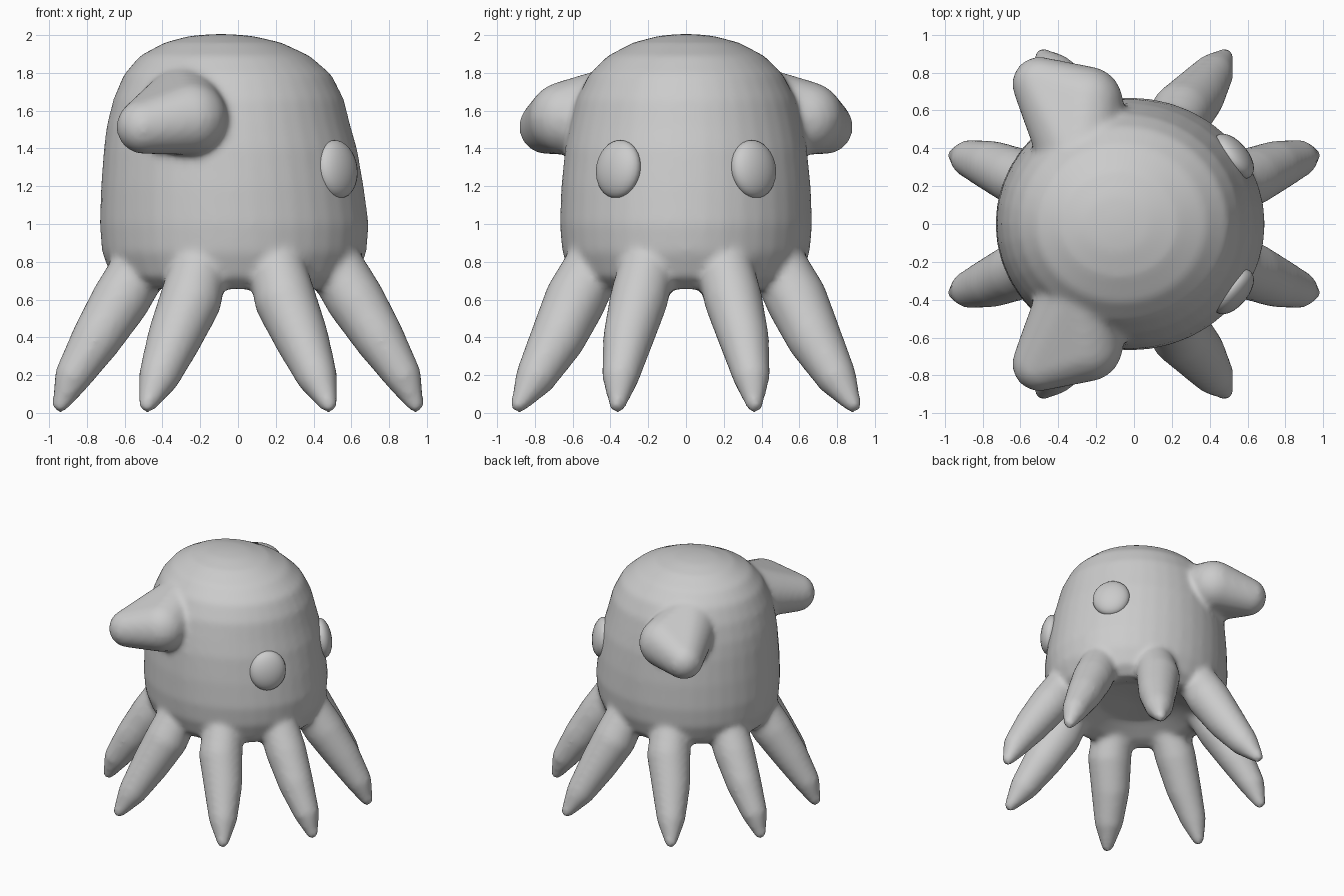
import bpy, bmesh, math
from mathutils import Matrix, Vector

if "Cube" in bpy.data.objects:
    bpy.data.objects.remove(bpy.data.objects["Cube"])

grey = bpy.data.materials.new("soft_grey")
grey.diffuse_color = (0.6, 0.6, 0.6, 1)
grey.use_nodes = True
grey.node_tree.nodes["Principled BSDF"].inputs["Base Color"].default_value = grey.diffuse_color


def add_hull(target, balls):
    """Append the convex skin around a chain of balls (x, y, z, radius)."""
    bm = bmesh.new()
    for x, y, z, r in balls:
        bmesh.ops.create_uvsphere(bm, u_segments=20, v_segments=12, radius=r,
                                  matrix=Matrix.Translation((x, y, z)))
    res = bmesh.ops.convex_hull(bm, input=bm.verts)
    junk = {g for g in res["geom_interior"] + res["geom_unused"]
            if isinstance(g, bmesh.types.BMVert)}
    bmesh.ops.delete(bm, geom=list(junk), context='VERTS')
    bmesh.ops.recalc_face_normals(bm, faces=bm.faces)
    tmp = bpy.data.meshes.new("tmp")
    bm.to_mesh(tmp)
    bm.free()
    target.from_mesh(tmp)
    bpy.data.meshes.remove(tmp)


def add_lathe(target, profile, n=40):
    """Stack of oval rings (x centre, x radius, y radius, z), closed by end caps."""
    rings = [[target.verts.new((cx + rx * math.cos(2 * math.pi * i / n),
                                ry * math.sin(2 * math.pi * i / n), z))
              for i in range(n)] for cx, rx, ry, z in profile]
    for a, b in zip(rings, rings[1:]):
        for i in range(n):
            j = (i + 1) % n
            target.faces.new((a[i], a[j], b[j], b[i]))
    target.faces.new(rings[0][::-1])
    target.faces.new(rings[-1])


def finish(bm, name):
    me = bpy.data.meshes.new(name)
    bm.to_mesh(me)
    bm.free()
    me.materials.append(grey)
    me.polygons.foreach_set("use_smooth", [True] * len(me.polygons))
    ob = bpy.data.objects.new(name, me)
    bpy.context.collection.objects.link(ob)
    return ob


skin = bmesh.new()

# Domed body with a shallow hollow underneath
add_lathe(skin, [
    (-.02, .05, .05, .76), (-.02, .30, .28, .74), (-.02, .46, .43, .67),
    (-.02, .56, .53, .65), (-.02, .65, .61, .72), (-.02, .70, .655, .85),
    (-.02, .712, .668, 1.0), (-.03, .695, .66, 1.2), (-.04, .67, .64, 1.4),
    (-.05, .645, .615, 1.52), (-.05, .61, .58, 1.66), (-.055, .55, .515, 1.79),
    (-.07, .45, .415, 1.89), (-.08, .31, .28, 1.96), (-.09, .17, .15, 1.995),
    (-.09, .05, .05, 2.005)])

# Eight tapered tentacles, mirrored on both axes
side_leg = [(.50, .20, .80, .15), (.62, .25, .60, .155), (.745, .305, .40, .135),
            (.87, .345, .20, .10), (.94, .362, .043, .045)]
end_leg = [(.20, .48, .80, .15), (.25, .585, .60, .165), (.335, .675, .40, .145),
           (.415, .79, .20, .11), (.48, .885, .043, .045)]
for sx in (-1, 1):
    for sy in (-1, 1):
        for leg in (side_leg, end_leg):
            add_hull(skin, [(sx * x, sy * y, z, r) for x, y, z, r in leg])

# Two swept-back horns, one on each side
horn = [(-.28, .35, 1.62, .22), (-.25, .64, 1.56, .195), (-.50, .74, 1.515, .145)]
for sy in (-1, 1):
    add_hull(skin, [(x, sy * y, z, r) for x, y, z, r in horn])

# Fuse the parts into one soft skin
body = finish(skin, "body_with_tentacles")
remesh = body.modifiers.new("fuse", 'REMESH')
remesh.mode = 'VOXEL'
remesh.voxel_size = 0.02
remesh.use_smooth_shade = True
soften = body.modifiers.new("soften", 'SMOOTH')
soften.factor = 0.5
soften.iterations = 10

# Bulging oval eyes
for sy, name in ((-1, "eye_front"), (1, "eye_back")):
    bm = bmesh.new()
    m = (Matrix.Translation((.525, sy * .358, 1.29))
         @ Matrix.Rotation(sy * math.radians(40), 4, 'Z')
         @ Matrix.Rotation(math.radians(-8), 4, 'Y')
         @ Matrix.Diagonal(Vector((.075, .142, .155, 1))))
    bmesh.ops.create_uvsphere(bm, u_segments=24, v_segments=16, radius=1, matrix=m)
    finish(bm, name)
